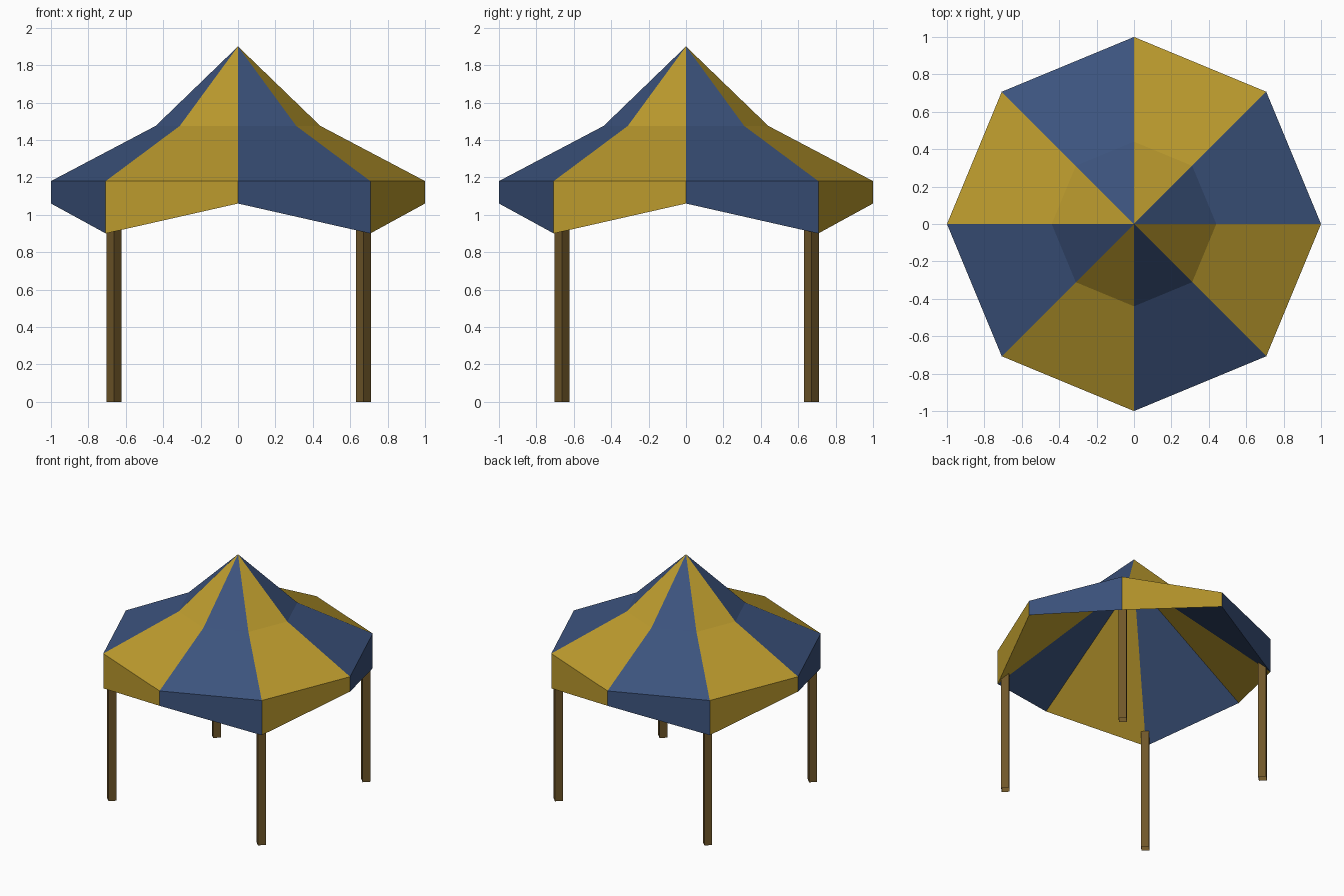
import bpy, bmesh, math

if "Cube" in bpy.data.objects:
    bpy.data.objects.remove(bpy.data.objects["Cube"])


def material(name, rgb):
    m = bpy.data.materials.new(name)
    m.diffuse_color = (*rgb, 1)
    m.use_nodes = True
    m.node_tree.nodes["Principled BSDF"].inputs["Base Color"].default_value = m.diffuse_color
    return m


GOLD = material("gold cloth", (0.505, 0.33, 0.027))
BLUE = material("blue cloth", (0.045, 0.087, 0.206))
WOOD = material("brown wood", (0.16, 0.095, 0.022))


def finish(bm, name, mats):
    bmesh.ops.recalc_face_normals(bm, faces=bm.faces)
    me = bpy.data.meshes.new(name)
    bm.to_mesh(me)
    bm.free()
    for m in mats:
        me.materials.append(m)
    ob = bpy.data.objects.new(name, me)
    bpy.context.collection.objects.link(ob)
    return ob


# Canopy: striped octagonal roof, scalloped valance and faceted lining
bm = bmesh.new()


def ring(radius, z_axis, z_corner):
    return [bm.verts.new((radius * math.cos(i * math.pi / 4),
                          radius * math.sin(i * math.pi / 4),
                          z_corner if i % 2 else z_axis)) for i in range(8)]


top = bm.verts.new((0, 0, 1.9))
shoulder = ring(0.44, 1.475, 1.475)
eave = ring(1.0, 1.18, 1.18)
hem = ring(1.0, 1.06, 0.90)
lining_top = bm.verts.new((0, 0, 1.72))
for i in range(8):
    j = (i + 1) % 8
    for verts in ((top, shoulder[i], shoulder[j]),
                  (shoulder[i], eave[i], eave[j], shoulder[j]),
                  (eave[i], hem[i], hem[j], eave[j]),
                  (hem[i], lining_top, hem[j])):
        bm.faces.new(verts).material_index = i % 2
finish(bm, "canopy", [BLUE, GOLD])

# Four square open-ended posts, each turned to face outwards
for k, name in enumerate(("back_right", "back_left", "front_left", "front_right")):
    bm = bmesh.new()
    bmesh.ops.create_cube(bm, size=1)
    bmesh.ops.scale(bm, vec=(0.058, 0.058, 1.0), verts=bm.verts)
    ends = [f for f in bm.faces if abs(f.normal.z) > 0.5]
    bmesh.ops.delete(bm, geom=ends, context="FACES_ONLY")
    ob = finish(bm, name + "_post", [WOOD])
    a = math.radians(45 + 90 * k)
    ob.location = (0.943 * math.cos(a) + 0.004, 0.943 * math.sin(a) + 0.004, 0.5)
    ob.rotation_euler.z = a
